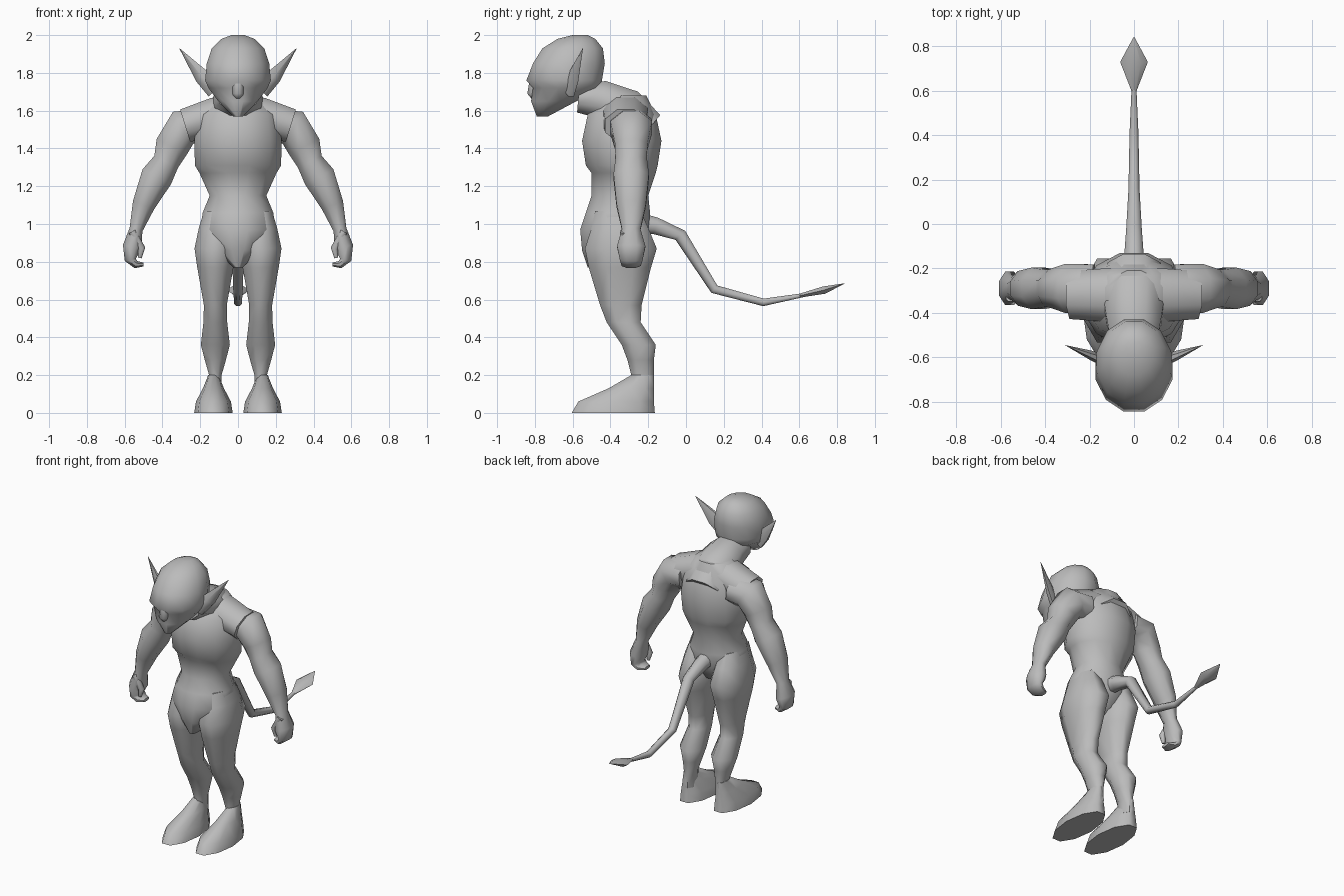
import bpy, bmesh, math
from mathutils import Vector

cube = bpy.data.objects.get("Cube")
if cube:
    bpy.data.objects.remove(cube, do_unlink=True)

skin = bpy.data.materials.new("grey_skin")
skin.use_nodes = True
grey = (.5, .5, .5, 1)
skin.diffuse_color = grey
skin.node_tree.nodes["Principled BSDF"].inputs["Base Color"].default_value = grey


def profile_plane(x=0):
    """Plane seen from the side: path runs through y and z."""
    return lambda along, up, across: (x + across, along, up)


def frontal_plane(y, lean=0):
    """Plane seen from the front: path runs through x and z, y leans with x."""
    return lambda along, up, across: (along, y + lean * along + across, up)


def limb(name, place, path, ratio=1, sides=8, level=False, mirror=False):
    """Skin rings along a path of (along, up, radius, optional own ratio).

    The ratio is the width across the plane against the radius within it.
    Level rings stay horizontal, the others turn with the path."""
    bm = bmesh.new()
    points = [Vector(row[:2]) for row in path]
    step = math.tau / sides
    fit = 1 / math.cos(step / 2)
    rings = []
    for i, (point, row) in enumerate(zip(points, path)):
        radius = row[2] * fit
        width = radius * (row[3] if len(row) > 3 else ratio)
        ahead = points[min(i + 1, len(points) - 1)]
        behind = points[max(i - 1, 0)]
        tangent = (ahead - behind).normalized()
        normal = Vector((1, 0)) if level else Vector((tangent.y, -tangent.x))
        ring = []
        for k in range(sides):
            angle = step * (k + .5)
            spot = point + normal * radius * math.cos(angle)
            ring.append(bm.verts.new(place(spot.x, spot.y, width * math.sin(angle))))
        rings.append(ring)
    for low, high in zip(rings, rings[1:]):
        for k in range(sides):
            bm.faces.new((low[k - 1], low[k], high[k], high[k - 1]))
    bm.faces.new(rings[0])
    bm.faces.new(rings[-1])
    bmesh.ops.recalc_face_normals(bm, faces=bm.faces)
    for face in bm.faces:
        face.smooth = True

    mesh = bpy.data.meshes.new(name)
    bm.to_mesh(mesh)
    bm.free()
    mesh.materials.append(skin)
    mesh.set_sharp_from_angle(angle=math.radians(60))
    part = bpy.data.objects.new(name, mesh)
    bpy.context.collection.objects.link(part)
    if mirror:
        part.modifiers.new("other_side", "MIRROR").use_mirror_merge = False


middle = profile_plane()

# Torso from crotch to shoulders, chest overhanging the belly
limb("torso", middle, [
    (-.47, .77, .05, .5), (-.4, .86, .15, .8), (-.38, .97, .18), (-.36, 1.06, .17),
    (-.35, 1.15, .15, 1), (-.33, 1.27, .17, 1.2), (-.34, 1.31, .19, 1.2),
    (-.34, 1.44, .21), (-.34, 1.58, .18, 1.2), (-.31, 1.68, .1, 1.2)],
    ratio=1.1, sides=12, level=True)

# Sloping shoulders and a neck reaching forward
limb("shoulder", frontal_plane(-.32), [(0, 1.59, .1), (.12, 1.57, .1), (.28, 1.52, .09)],
     ratio=1.2, mirror=True)
limb("neck", middle, [(-.57, 1.67, .08), (-.45, 1.66, .1), (-.32, 1.6, .12), (-.2, 1.5, .1)],
     ratio=1.2)

# Head from chin to crown, with an overhanging brow
limb("head", middle, [
    (-.76, 1.57, .03), (-.7, 1.65, .12), (-.63, 1.72, .18), (-.645, 1.76, .2),
    (-.62, 1.85, .19), (-.6, 1.93, .16), (-.58, 1.98, .1), (-.56, 2, .04)],
    ratio=.87, sides=12, level=True)

# Nose and pointed ears
limb("nose", middle, [(-.8, 1.66, .015), (-.81, 1.69, .03), (-.8, 1.75, .03)], level=True)
limb("ear", frontal_plane(-.67, lean=.4),
     [(.12, 1.71, .05), (.19, 1.78, .04), (.31, 1.93, .001)],
     ratio=.5, sides=6, mirror=True)

# Arms, running on into curled fingers
limb("arm", frontal_plane(-.29), [
    (.18, 1.52, .09, 1.2), (.29, 1.51, .1, 1.1), (.35, 1.41, .09, .95), (.38, 1.33, .07, 1.2),
    (.43, 1.25, .085), (.5, 1.1, .06, 1.3), (.54, .97, .035, 1.4), (.56, .88, .05, 1.5),
    (.57, .81, .03, 2), (.54, .785, .02, 2.5), (.5, .785, .01, 3)],
    ratio=1.1, mirror=True)
limb("thumb", frontal_plane(-.33), [(.56, .96, .02), (.51, .87, .02), (.52, .82, .01)],
     mirror=True)

# Legs from hip to ankle, with flat-soled feet
limb("leg", profile_plane(.12), [
    (-.36, 1.07, .12, .5), (-.35, .98, .15), (-.345, .87, .19), (-.35, .77, .165),
    (-.345, .57, .11, .55), (-.33, .48, .09, .7), (-.25, .36, .09, .85),
    (-.24, .28, .07, .8), (-.23, .2, .06, .55), (-.23, .1, .06)],
    ratio=.58, level=True, mirror=True)
limb("foot", profile_plane(.13), [
    (-.385, 0, .22), (-.37, .06, .2), (-.29, .13, .12), (-.23, .2, .06)],
    ratio=.44, sides=10, level=True, mirror=True)

# Tail with a spade tip
limb("tail", middle, [
    (-.32, 1.02, .06), (-.16, .99, .045), (-.03, .94, .035), (.15, .655, .025),
    (.41, .585, .02), (.63, .625, .01)])
limb("tail_spade", middle, [(.6, .62, .01, 1), (.73, .65, .02), (.84, .685, .001)],
     ratio=2.7, sides=6)
